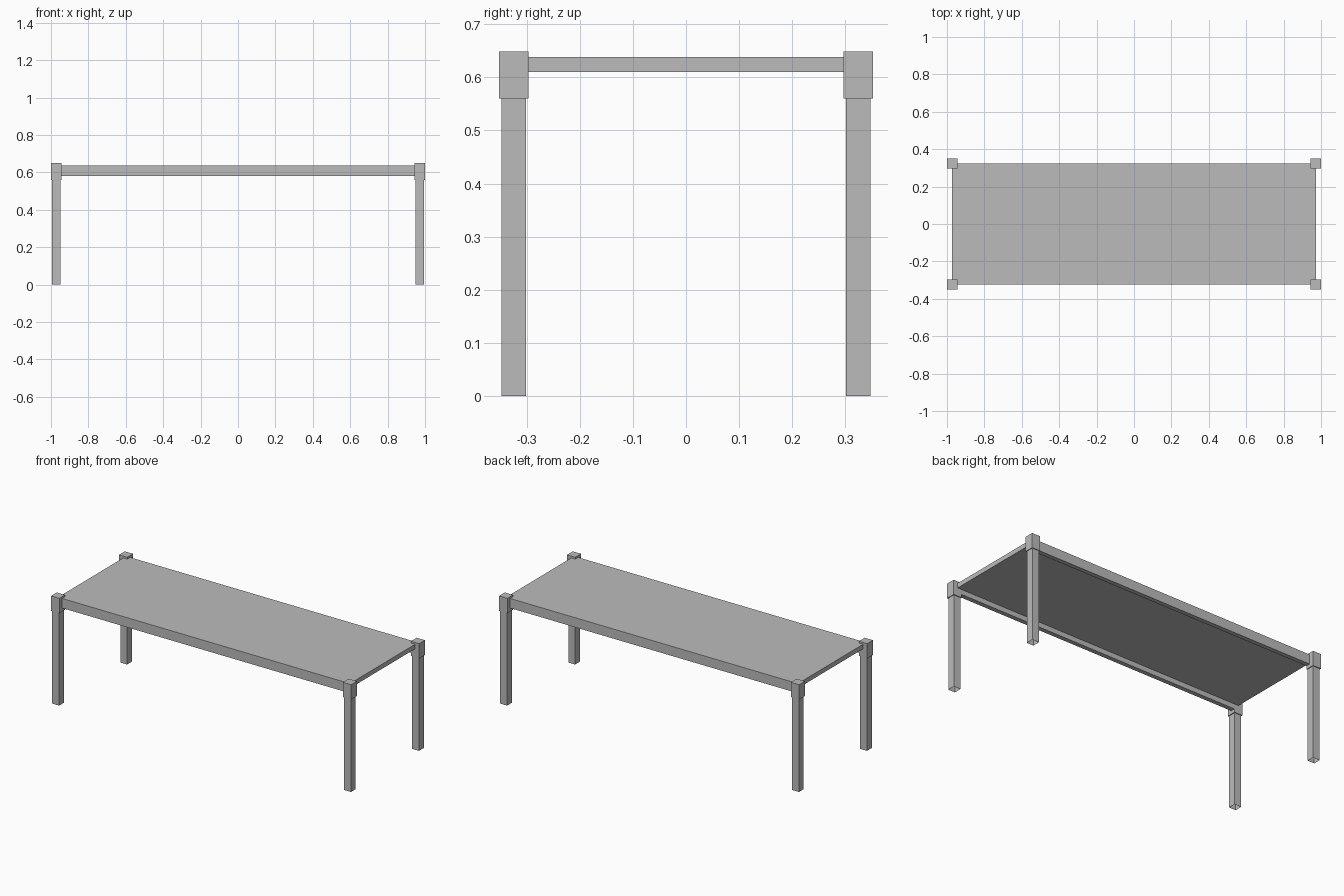
import bpy
import bmesh

cube = bpy.data.objects.get("Cube")
if cube:
    bpy.data.objects.remove(cube, do_unlink=True)

grey = bpy.data.materials.new("light_grey")
grey.use_nodes = True
colour = (0.5, 0.5, 0.5, 1)
grey.diffuse_color = colour
grey.node_tree.nodes["Principled BSDF"].inputs["Base Color"].default_value = colour


def box(name, x, y, z, open_ends=False):
    """Box spanning the (low, high) pairs; open_ends leaves a hollow tube."""
    bm = bmesh.new()
    bmesh.ops.create_cube(bm, size=1)
    for v in bm.verts:
        v.co = [span[1] if c > 0 else span[0] for c, span in zip(v.co, (x, y, z))]
    bm.normal_update()
    if open_ends:
        ends = [f for f in bm.faces if abs(f.normal.z) > 0.9]
        bmesh.ops.delete(bm, geom=ends, context="FACES_ONLY")
    mesh = bpy.data.meshes.new(name)
    bm.to_mesh(mesh)
    bm.free()
    mesh.materials.append(grey)
    obj = bpy.data.objects.new(name, mesh)
    bpy.context.collection.objects.link(obj)
    return obj


def around(centre, half):
    return centre - half, centre + half


# Leg centres, which are also the corners of the top
CX, CY = 0.9725, 0.324
TOP, UNDERSIDE, RAIL_BOTTOM, CAP_BOTTOM = 0.638, 0.61, 0.58, 0.56

# Table top
box("table_top", around(0, CX), around(0, CY), (UNDERSIDE, TOP))

for sy, depth in ((-1, "front"), (1, "back")):
    # Long rail under the edge of the top
    box(f"{depth}_rail", around(0, CX), around(sy * (CY - 0.0135), 0.0135),
        (RAIL_BOTTOM, UNDERSIDE))
    for sx, side in ((-1, "right"), (1, "left")):
        # Hollow leg with a wider corner block on it
        x, y = sx * CX, sy * CY
        box(f"{depth}_{side}_leg", around(x, 0.0228), around(y, 0.0228),
            (0, CAP_BOTTOM), open_ends=True)
        box(f"{depth}_{side}_corner_block", around(x, 0.0275), around(y, 0.0275),
            (CAP_BOTTOM, 0.649))
